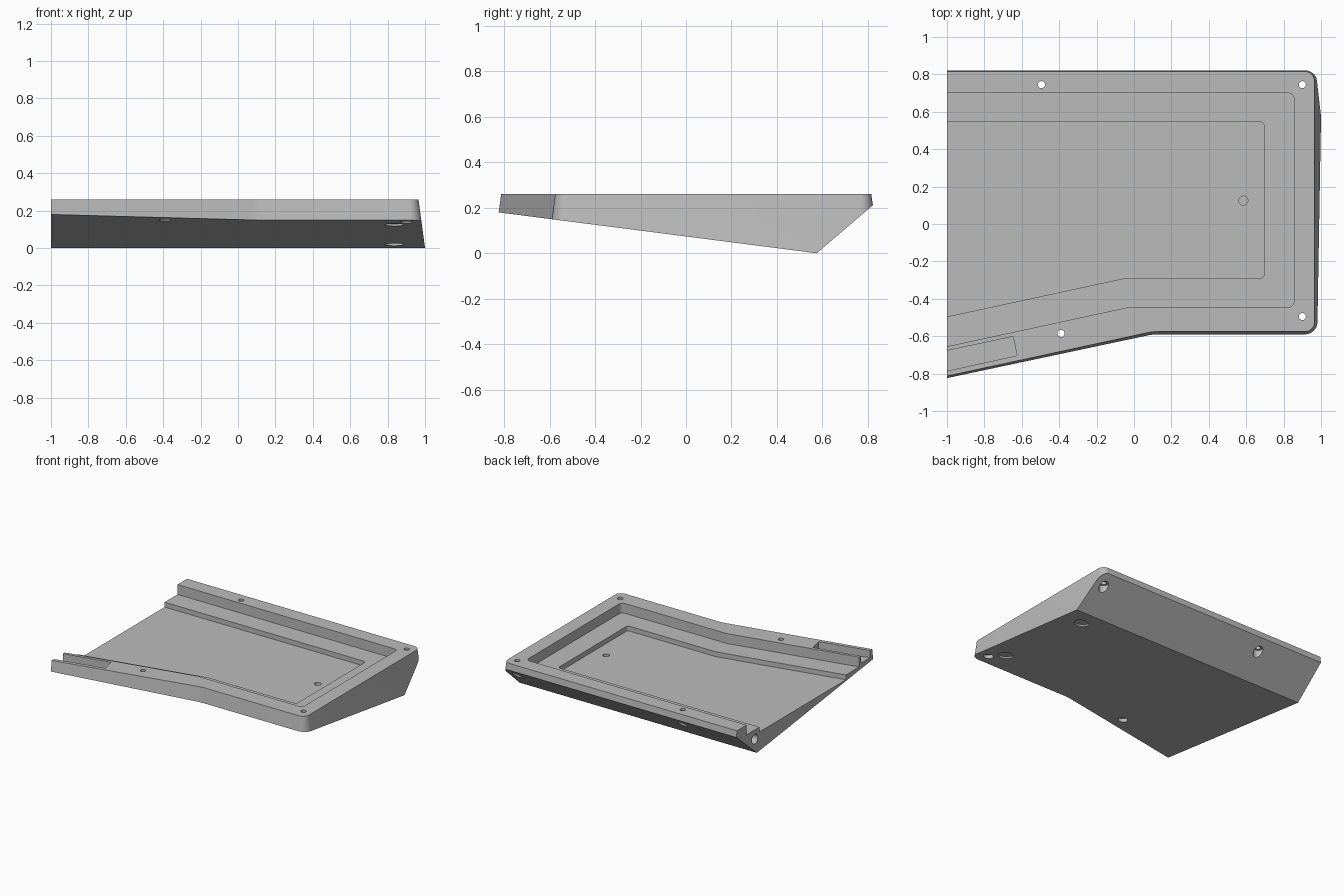
import bpy, bmesh, math
from mathutils import Vector

if "Cube" in bpy.data.objects:
    bpy.data.objects.remove(bpy.data.objects["Cube"], do_unlink=True)

grey = bpy.data.materials.new("light grey")
grey.use_nodes = True
grey.diffuse_color = (0.5, 0.5, 0.5, 1)
grey.node_tree.nodes["Principled BSDF"].inputs["Base Color"].default_value = (0.5, 0.5, 0.5, 1)

TOP = 0.26
SLOPE = 0.2162      # angle of the front edge
FAR = -1.2          # outlines overshoot the open end


def outline(corners, grow=0.0):
    """Counter-clockwise (x, y, radius) corners -> offset, rounded loop."""
    pts = [Vector(c[:2]) for c in corners]
    n = len(pts)
    moved = []
    for i, p in enumerate(pts):
        a = (p - pts[i - 1]).normalized()
        b = (pts[(i + 1) % n] - p).normalized()
        na, nb = Vector((a.y, -a.x)), Vector((b.y, -b.x))
        moved.append(p + (na + nb) * grow / (1 + na.dot(nb)))
    loop = []
    for i, p in enumerate(moved):
        a = (p - moved[i - 1]).normalized()
        b = (moved[(i + 1) % n] - p).normalized()
        turn = a.angle_signed(b) * -1
        r = corners[i][2]
        if r == 0:
            loop.append(p)
            continue
        r += grow if turn > 0 else -grow
        side = math.copysign(1, turn)
        start = p - a * r * math.tan(abs(turn) / 2)
        centre = start + Vector((-a.y, a.x)) * r * side
        spoke = start - centre
        for k in range(9):
            t = turn * k / 8
            loop.append(centre + Vector((spoke.x * math.cos(t) - spoke.y * math.sin(t),
                                         spoke.x * math.sin(t) + spoke.y * math.cos(t))))
    return loop


def solid(name, low, high):
    """Closed solid between two matching loops of 3D points."""
    bm = bmesh.new()
    lo = [bm.verts.new(p) for p in low]
    hi = [bm.verts.new(p) for p in high]
    bm.faces.new(lo[::-1])
    bm.faces.new(hi)
    for i in range(len(lo)):
        j = (i + 1) % len(lo)
        bm.faces.new((lo[i], lo[j], hi[j], hi[i]))
    bmesh.ops.recalc_face_normals(bm, faces=bm.faces)
    mesh = bpy.data.meshes.new(name)
    bm.to_mesh(mesh)
    bm.free()
    mesh.materials.append(grey)
    ob = bpy.data.objects.new(name, mesh)
    bpy.context.collection.objects.link(ob)
    return ob


def prism(name, loop, z0, z1):
    return solid(name, [(p[0], p[1], z0) for p in loop], [(p[0], p[1], z1) for p in loop])


def rod(name, centre, axis, radius, length):
    """Cylinder starting at centre and running along axis."""
    axis = Vector(axis).normalized()
    turn = axis.to_track_quat('Z', 'Y')
    ring = [turn @ Vector((radius * math.cos(math.tau * k / 32), radius * math.sin(math.tau * k / 32), 0))
            + Vector(centre) for k in range(32)]
    return solid(name, ring, [p + axis * length for p in ring])


def boolean(target, tool, operation='DIFFERENCE'):
    mod = target.modifiers.new(tool.name, 'BOOLEAN')
    mod.operation = operation
    mod.solver = 'EXACT'
    mod.object = tool
    bpy.context.view_layer.objects.active = target
    bpy.ops.object.modifier_apply(modifier=mod.name)
    bpy.data.objects.remove(tool, do_unlink=True)


def tray_shape(right, back, front, bend, radius, bend_radius):
    """Outline shared by the shell and its recesses."""
    return [(FAR, front - (bend - FAR) * SLOPE, 0), (bend, front, bend_radius),
            (right, front, radius), (right, back, radius), (FAR, back, 0)]


def underside(y):
    return (0.575 - y) * 0.1286 if y < 0.575 else (y - 0.575) * 0.857


# Drafted shell, trimmed by the wedge-shaped side profile
shell = tray_shape(0.965, 0.815, -0.575, 0.1, 0.05, 0.3)
wide = outline(shell, 0.035)
case = solid("keyboard_case", [(p.x, p.y, 0 - 0.0) for p in wide],
             [(p.x, p.y, TOP) for p in outline(shell)])
profile = [(-1, underside(-1)), (0.575, 0.0005), (1, underside(1)), (1, 0.5), (-1, 0.5)]
wedge = solid("wedge", [(-1, y, z) for y, z in profile], [(1.1, y, z) for y, z in profile])
boolean(case, wedge, 'INTERSECT')

# Stepped recess: plate ledge, then floor
boolean(case, prism("plate_recess", outline(tray_shape(0.855, 0.70, -0.445, -0.03, 0.03, 0.2)), 0.185, 0.4))
boolean(case, prism("floor_recess", outline(tray_shape(0.695, 0.545, -0.29, -0.05, 0.02, 0.2)), 0.148, 0.4))

# Slot in the front rim, open at the left end
slot = [(FAR, -0.83), (-0.625, -0.703), (-0.647, -0.602), (FAR, -0.72)]
boolean(case, prism("rim_slot", slot, 0.205, 0.4))

# Screw holes with counterbores from below
for x, y in ((-0.495, 0.745), (0.9, 0.745), (0.9, -0.495), (-0.39, -0.585)):
    boolean(case, rod("screw_hole", (x, y, -0.1), (0, 0, 1), 0.019, 0.5))
    boolean(case, rod("counterbore", (x, y, -0.1), (0, 0, 1), 0.034, 0.1 + underside(y) + 0.03))

# Shallow round foot pockets on the underside
normal = Vector((0, 0.1286, 1)).normalized()
for y in (-0.39, 0.43):
    start = Vector((0.835, y, underside(y))) - normal * 0.05
    boolean(case, rod("foot_pocket", start, normal, 0.052, 0.062))

# Small blind hole in the floor and a pin hole in the open end
boolean(case, rod("floor_hole", (0.585, 0.125, 0.11), (0, 0, 1), 0.024, 0.2))
boolean(case, rod("end_pin_hole", (-1.1, 0.6, 0.115), (1, 0, 0), 0.036, 0.22))

# Centre and rest on the ground, smooth only the rounded parts
low = min(v.co.z for v in case.data.vertices)
for v in case.data.vertices:
    v.co.z -= low
bpy.ops.object.select_all(action='DESELECT')
case.select_set(True)
bpy.context.view_layer.objects.active = case
bpy.ops.object.shade_smooth_by_angle(angle=math.radians(25))
